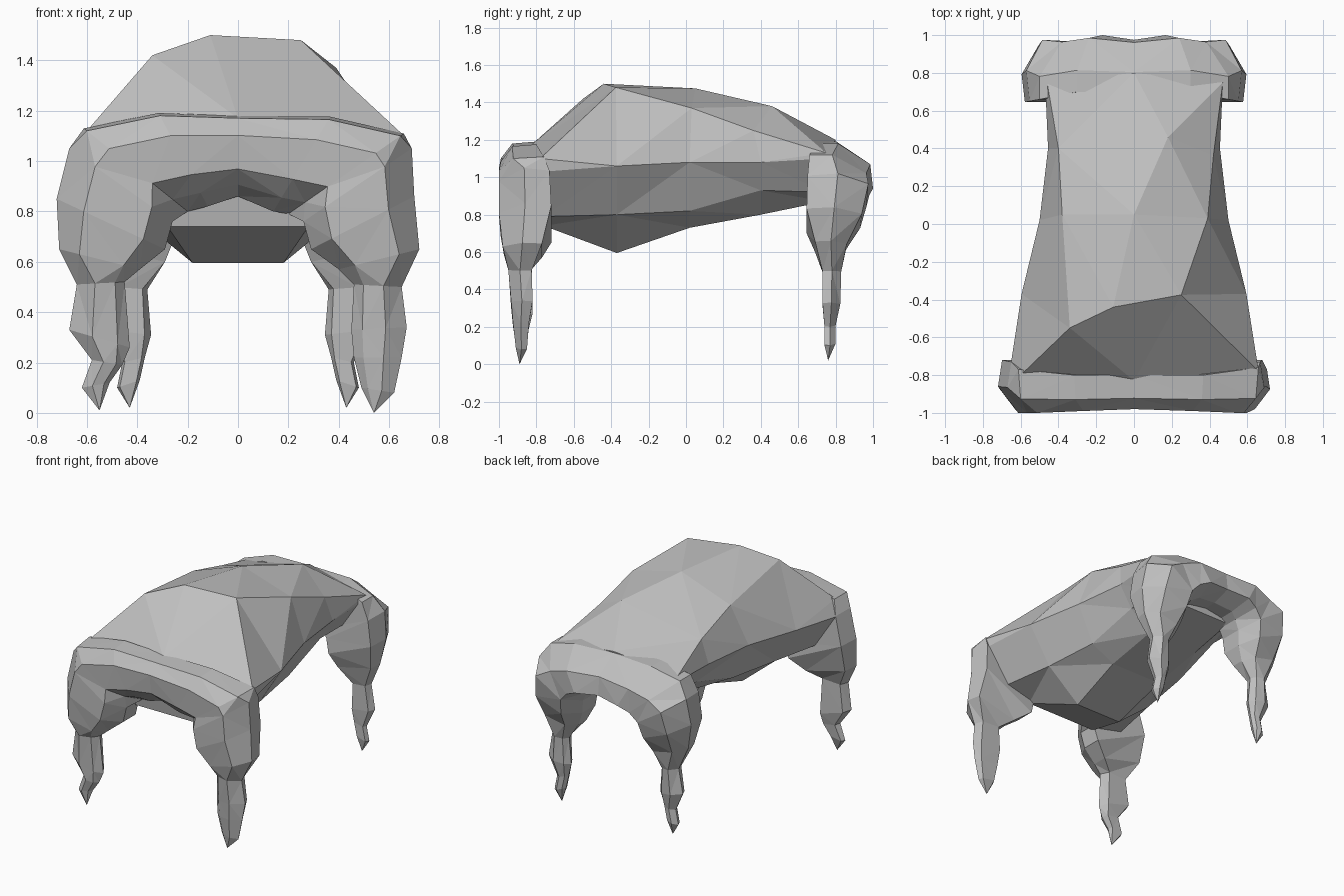
import bpy, bmesh

stone = bpy.data.materials.new("grey stone")
stone.diffuse_color = (0.52, 0.52, 0.52, 1)


def loft(name, rings):
    """Skin closed rings of points into one faceted solid."""
    bm = bmesh.new()
    vr = [[bm.verts.new(p) for p in r] for r in rings]
    n = len(vr[0])
    for a, b in zip(vr, vr[1:]):
        for i in range(n):
            j = (i + 1) % n
            bm.faces.new((a[i], a[j], b[j], b[i]))
    bm.faces.new(vr[0])
    bm.faces.new(vr[-1])
    bmesh.ops.remove_doubles(bm, verts=bm.verts[:], dist=0.001)
    bmesh.ops.triangulate(bm, faces=bm.faces[:])
    bmesh.ops.recalc_face_normals(bm, faces=bm.faces[:])
    me = bpy.data.meshes.new(name)
    bm.to_mesh(me)
    bm.free()
    me.materials.append(stone)
    ob = bpy.data.objects.new(name, me)
    bpy.context.collection.objects.link(ob)
    return ob


def mirror(stations):
    return [(-a, b, -c, d, e, f) for a, b, c, d, e, f in stations]


# Six-sided cross-sections: (share from inner to outer, share from end to body)
LEG = [(1, .5), (.62, 0), (.2, .12), (0, .5), (.15, 1), (.88, 1)]
SHOULDER = [(1, .5), (.75, 0), (.2, .03), (0, .5), (.0, 1), (.95, 1)]
FRONT_CROWN = [(1, .32), (.78, 0), (.35, .08), (.15, .5), (0, 1), (1.03, 1)]
REAR_CROWN = [(1, .62), (.62, .05), (.17, 0), (.02, .5), (0, 1), (1, 1)]


def arch(name, left, crown, right, crown_section):
    """Stations: outer x, z, inner x, z, y at the end side, y at the body side."""
    stations = left + crown + right[::-1]
    rings = []
    for k, (ox, oz, ix, iz, y0, y1) in enumerate(stations):
        step = min(k, len(stations) - 1 - k)
        section = LEG if step < 5 else SHOULDER if step < 8 else crown_section
        rings.append([(ix + (ox - ix) * t, y0 + (y1 - y0) * v, iz + (oz - iz) * t)
                      for t, v in section])
    return loft(name, rings)


# Front arch with its two legs
front_left = [
    (-.55, .01, -.55, .01, -.89, -.89),
    (-.62, .10, -.51, .12, -.91, -.85),
    (-.58, .21, -.46, .19, -.925, -.84),
    (-.67, .33, -.43, .26, -.935, -.82),
    (-.64, .51, -.45, .52, -.95, -.825),
    (-.71, .65, -.39, .57, -.98, -.77),
    (-.72, .85, -.29, .65, -1, -.72),
    (-.67, 1.05, -.26, .76, -1, -.73)]
front_right = [
    (.54, 0, .54, 0, -.89, -.89),
    (.62, .08, .49, .10, -.91, -.85),
    (.65, .22, .46, .22, -.925, -.84),
    (.67, .34, .45, .33, -.935, -.82),
    (.65, .50, .46, .51, -.95, -.825),
    (.72, .65, .40, .57, -.98, -.77),
    (.70, .86, .29, .65, -1, -.72),
    (.69, 1.05, .26, .76, -1, -.73)]
front_crown = [(-.60, 1.12, -.20, .80, -1, -.77),
               (-.31, 1.18, -.12, .82, -.99, -.80),
               (0, 1.17, 0, .86, -.98, -.80),
               (.36, 1.165, .14, .80, -.99, -.80),
               (.645, 1.10, .20, .79, -1, -.76)]
arch("front_arch", front_left, front_crown, front_right, FRONT_CROWN)

# Rear arch with its two slimmer legs
rear_left = [
    (-.43, .02, -.43, .02, .76, .76),
    (-.48, .10, -.39, .13, .80, .74),
    (-.46, .20, -.37, .22, .80, .74),
    (-.52, .33, -.345, .31, .825, .73),
    (-.49, .50, -.36, .49, .83, .73),
    (-.56, .66, -.29, .60, .86, .69),
    (-.595, .84, -.25, .70, .94, .645),
    (-.57, 1.02, -.23, .80, .975, .65)]
rear_crown = [(-.50, 1.12, -.19, .86, .98, .66),
              (-.30, 1.18, -.14, .89, 1.0, .70)]
arch("rear_arch", rear_left,
     rear_crown + [(0, 1.19, 0, .91, .975, .70)] + mirror(rear_crown)[::-1],
     mirror(rear_left), REAR_CROWN)

# Humped body: symmetric belly and flanks, uneven back
# belly: y, bottom x, z, lower flank x, z, flank edge x, z
belly = [(-.76, .28, .74, .50, .79, .655, 1.03),
         (-.37, .18, .595, .43, .80, .595, 1.06),
         (.02, .20, .73, .38, .82, .50, 1.08),
         (.40, .20, .80, .36, .93, .455, 1.08),
         (.74, .20, .87, .35, .92, .47, 1.10)]
# back: left shoulder, ridge, right shoulder
back = [((-.60, -.80, 1.12), (0, -.83, 1.17), (.66, -.78, 1.10)),
        ((-.34, -.55, 1.42), (-.11, -.44, 1.50), (.25, -.375, 1.48)),
        ((-.38, .05, 1.34), (0, .05, 1.475), (.39, .03, 1.37)),
        ((-.40, .40, 1.24), (.18, .46, 1.38), (.42, .36, 1.25)),
        ((-.46, .75, 1.13), (0, .80, 1.20), (.47, .75, 1.13))]
body = []
for (y, bx, bz, lx, lz, fx, fz), top in zip(belly, back):
    body.append([(-bx, y, bz), (-lx, y, lz), (-fx, y, fz), *top,
                 (fx, y, fz), (lx, y, lz), (bx, y, bz)])
loft("body", body)
